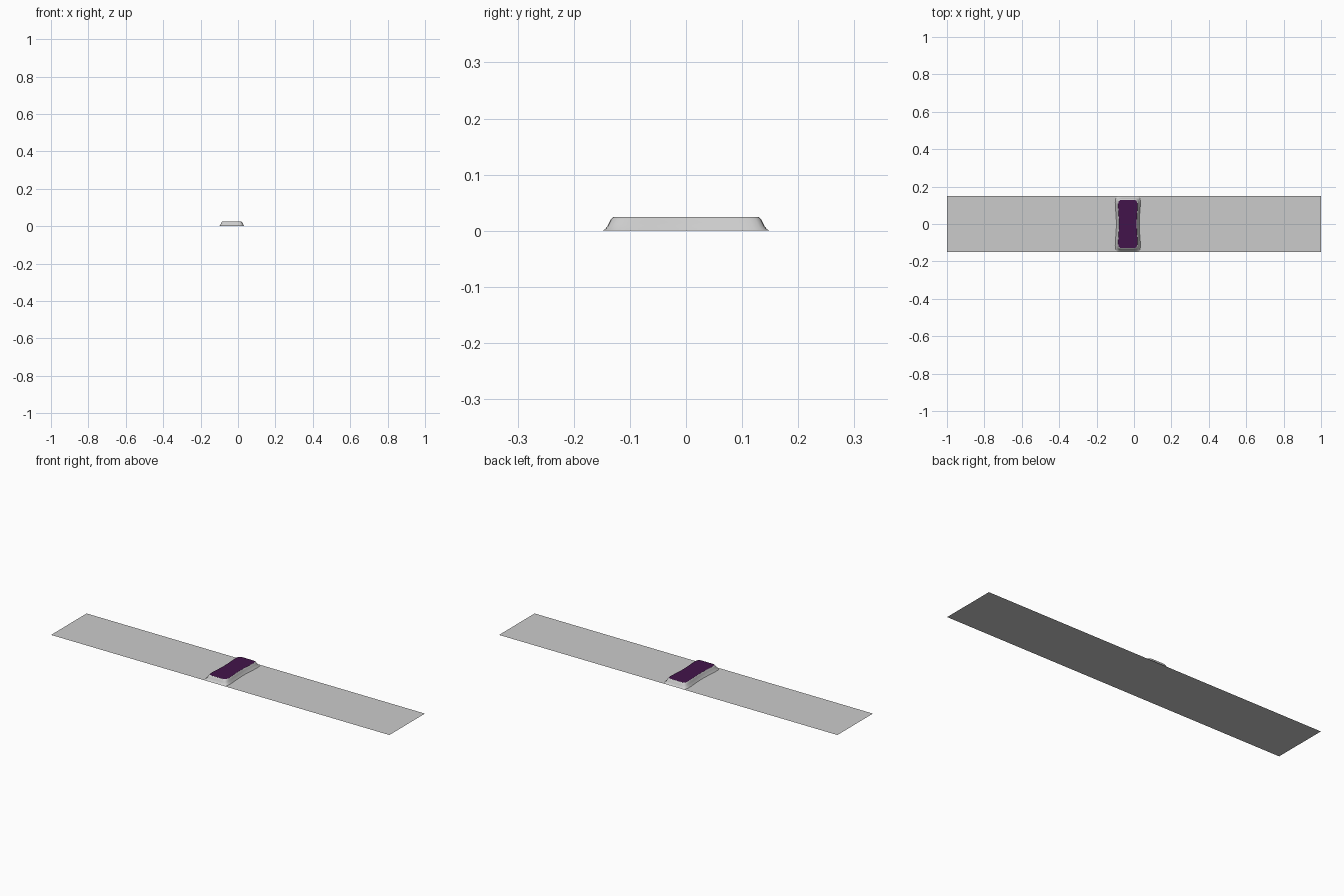
import bpy, bmesh, math

if "Cube" in bpy.data.objects:
    bpy.data.objects.remove(bpy.data.objects["Cube"])

CX = -0.033   # mound centre in x


def ring(hx, hy, z, n=96, power=9):
    # rounded rectangle outline with slightly waisted long sides
    pts = []
    for i in range(n):
        a = 2 * math.pi * i / n
        # sample evenly by direction in the normalised square
        c, s = math.cos(a), math.sin(a)
        r = (abs(c) ** power + abs(s) ** power) ** (-1 / power)
        u, v = c * r, s * r
        waist = 1 - 0.11 * math.cos(v * math.pi / 2) ** 2
        pts.append((CX + hx * u * waist, hy * v, z))
    return pts


def make_object(name, bm, color=None):
    bmesh.ops.recalc_face_normals(bm, faces=bm.faces)
    me = bpy.data.meshes.new(name)
    bm.to_mesh(me)
    bm.free()
    ob = bpy.data.objects.new(name, me)
    bpy.context.collection.objects.link(ob)
    if color:
        mat = bpy.data.materials.new(name + "_paint")
        mat.diffuse_color = color
        mat.use_nodes = True
        mat.node_tree.nodes["Principled BSDF"].inputs["Base Color"].default_value = mat.diffuse_color
        me.materials.append(mat)
    bpy.ops.object.select_all(action='DESELECT')
    ob.select_set(True)
    bpy.context.view_layer.objects.active = ob
    bpy.ops.object.shade_smooth_by_angle(angle=math.radians(35))
    return ob


def loft(rings, cap=False):
    bm = bmesh.new()
    loops = [[bm.verts.new(p) for p in r] for r in rings]
    n = len(loops[0])
    for a, b in zip(loops, loops[1:]):
        for i in range(n):
            j = (i + 1) % n
            bm.faces.new((a[i], a[j], b[j], b[i]))
    if cap:
        mid = bm.verts.new((CX, 0, rings[-1][0][2]))
        for i in range(n):
            bm.faces.new((loops[-1][i], loops[-1][(i + 1) % n], mid))
    return bm


# long flat strip, single sheet facing up
bm = bmesh.new()
bm.faces.new([bm.verts.new(p) for p in
              ((-1, -0.15, 0), (1, -0.15, 0), (1, 0.15, 0), (-1, 0.15, 0))])
make_object("flat_strip", bm)

# flared grey skirt of the raised pad
profile = [(0.069, 0.150, 0.000), (0.067, 0.144, 0.003), (0.063, 0.140, 0.008),
           (0.060, 0.137, 0.014), (0.057, 0.134, 0.020), (0.055, 0.131, 0.0235),
           (0.053, 0.129, 0.0245)]
make_object("pad_skirt", loft([ring(*p) for p in profile]))

# purple top surface
top = [(0.053, 0.129, 0.0245), (0.050, 0.126, 0.0245)]
make_object("pad_top", loft([ring(*p) for p in top], cap=True),
            (0.055, 0.007, 0.07, 1))
